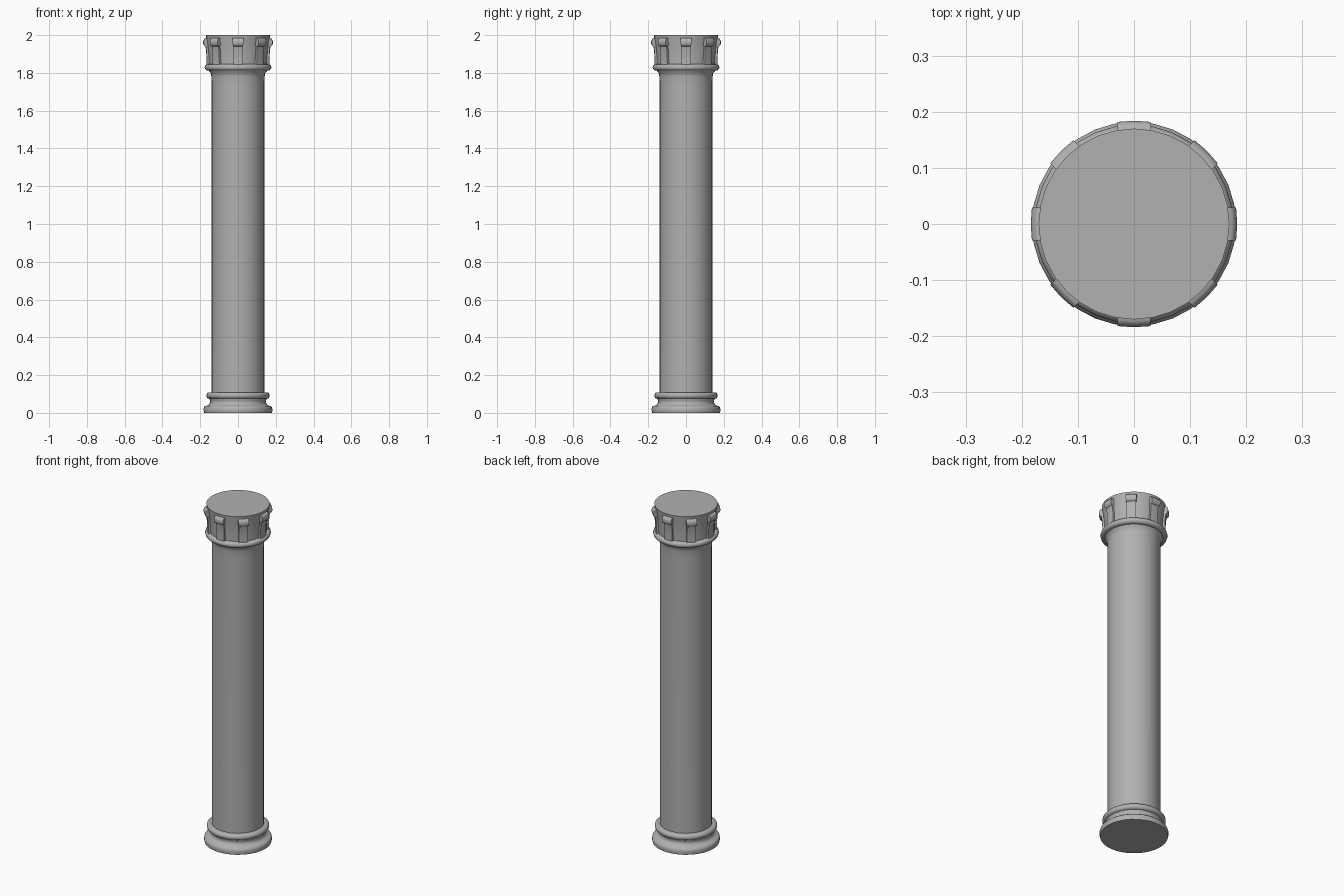
import bpy, bmesh, math

if "Cube" in bpy.data.objects:
    bpy.data.objects.remove(bpy.data.objects["Cube"])

SIDES = 32
stone = bpy.data.materials.new("stone")
stone.diffuse_color = (0.44, 0.44, 0.44, 1)
stone.use_nodes = True
stone.node_tree.nodes["Principled BSDF"].inputs["Base Color"].default_value = stone.diffuse_color


def finish(name, bm, angle=40):
    bmesh.ops.recalc_face_normals(bm, faces=bm.faces)
    mesh = bpy.data.meshes.new(name)
    bm.to_mesh(mesh)
    bm.free()
    mesh.materials.append(stone)
    ob = bpy.data.objects.new(name, mesh)
    bpy.context.collection.objects.link(ob)
    bpy.ops.object.select_all(action='DESELECT')
    ob.select_set(True)
    bpy.context.view_layer.objects.active = ob
    bpy.ops.object.shade_smooth_by_angle(angle=math.radians(angle))
    return ob


def lathe(name, profile):
    """Revolve (radius, z) points around z and cap both ends."""
    bm = bmesh.new()
    rings = []
    for r, z in profile:
        rings.append([bm.verts.new((r * math.cos(i * math.tau / SIDES),
                                    r * math.sin(i * math.tau / SIDES), z))
                      for i in range(SIDES)])
    for a, b in zip(rings, rings[1:]):
        for i in range(SIDES):
            j = (i + 1) % SIDES
            bm.faces.new((a[i], a[j], b[j], b[i]))
    bm.faces.new(rings[0])
    bm.faces.new(rings[-1])
    return finish(name, bm)


def bead(r, z, half_h, depth, steps=6):
    """Half-round moulding profile, bottom to top."""
    return [(r + depth * math.cos(t), z + half_h * math.sin(t))
            for t in (-math.pi / 2 + math.pi * k / steps for k in range(steps + 1))]


# Base: foot bead, hollow neck, upper bead
lathe("base", [(0.180, 0), (0.182, 0.01), (0.182, 0.022), (0.179, 0.031), (0.172, 0.037),
               (0.160, 0.039), (0.152, 0.046), (0.148, 0.056), (0.149, 0.066), (0.153, 0.074)]
      + bead(0.153, 0.092, 0.017, 0.015) + [(0.138, 0.109)])

# Shaft with a short flare under the capital
lathe("shaft", [(0.14, 0.10), (0.14, 1.74), (0.141, 1.78), (0.144, 1.797),
                (0.151, 1.806), (0.156, 1.816)])

# Ring between shaft and capital
lathe("neck_ring", [(0.14, 1.812)] + bead(0.159, 1.829, 0.017, 0.018) + [(0.14, 1.846)])

# Capital bell
lathe("capital", [(0.155, 1.835), (0.156, 1.88), (0.159, 1.92), (0.163, 1.955),
                  (0.168, 1.985), (0.17, 2.0)])

# Eight leaves with tips curling outward: (inner radius, outer radius, z, half width)
sections = [(0.145, 0.167, 1.838, 0.025), (0.145, 0.167, 1.88, 0.024),
            (0.148, 0.169, 1.92, 0.024), (0.150, 0.173, 1.941, 0.025),
            (0.152, 0.180, 1.945, 0.027), (0.153, 0.184, 1.954, 0.028),
            (0.153, 0.184, 1.968, 0.029), (0.154, 0.180, 1.979, 0.029),
            (0.154, 0.173, 1.984, 0.029)]
bm = bmesh.new()
for n in range(8):
    ang = n * math.tau / 8
    c, s = math.cos(ang), math.sin(ang)
    loops = []
    for r0, r1, z, w in sections:
        pts = [(r0, -w), (r1 - 0.002, -w), (r1, 0), (r1 - 0.002, w), (r0, w)]
        loops.append([bm.verts.new((x * c - y * s, x * s + y * c, z)) for x, y in pts])
    for a, b in zip(loops, loops[1:]):
        for i in range(5):
            j = (i + 1) % 5
            bm.faces.new((a[i], a[j], b[j], b[i]))
    bm.faces.new(loops[0])
    bm.faces.new(loops[-1])
finish("capital_leaves", bm)
